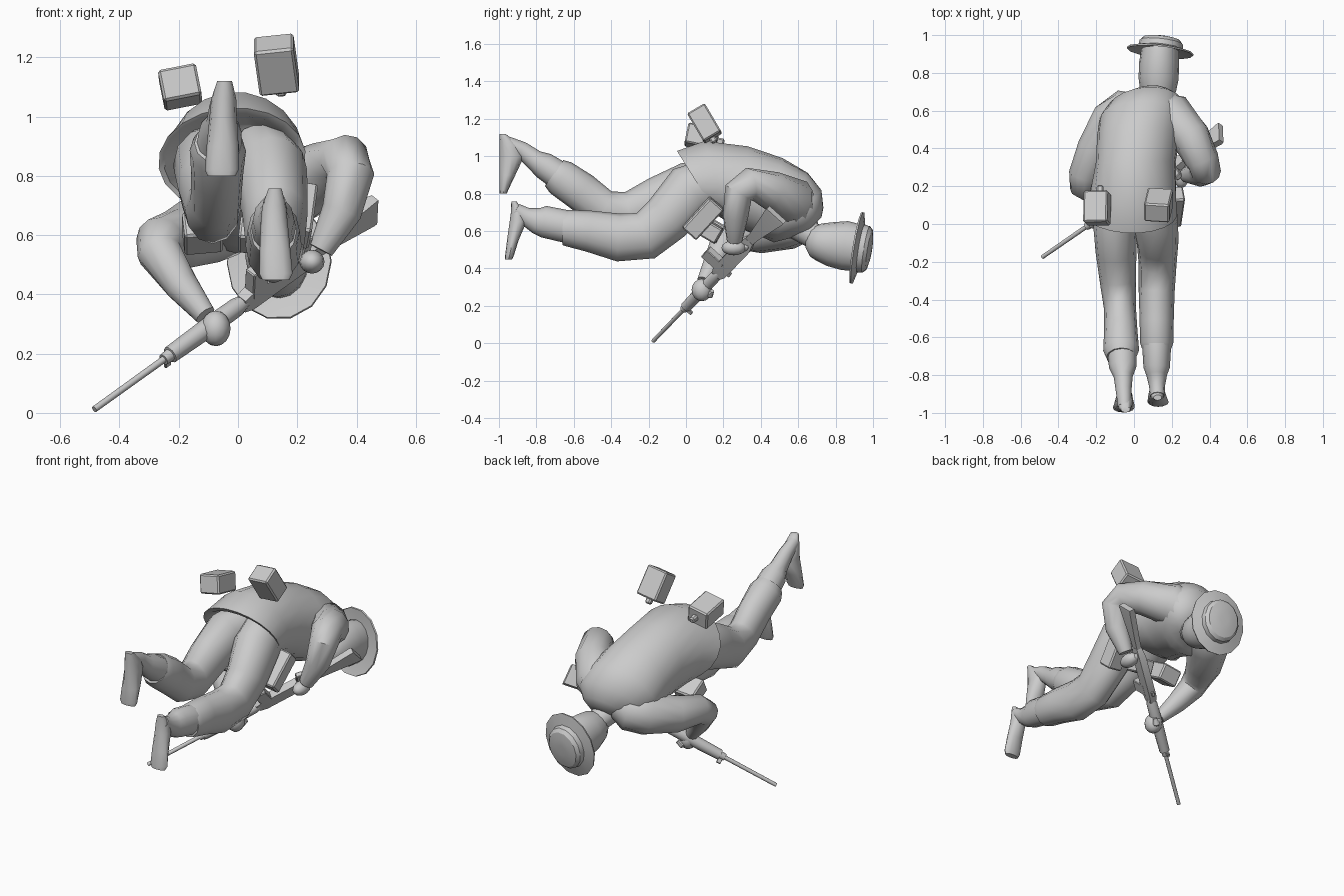
import bpy, bmesh, math
from mathutils import Vector, Matrix

mat = bpy.data.materials.new("plain_grey")
mat.diffuse_color = (0.6, 0.6, 0.6, 1)


def finish(name, bm, angle=40):
    bmesh.ops.recalc_face_normals(bm, faces=bm.faces)
    me = bpy.data.meshes.new(name)
    bm.to_mesh(me)
    bm.free()
    me.materials.append(mat)
    ob = bpy.data.objects.new(name, me)
    bpy.context.collection.objects.link(ob)
    bpy.ops.object.select_all(action='DESELECT')
    ob.select_set(True)
    bpy.context.view_layer.objects.active = ob
    bpy.ops.object.shade_smooth_by_angle(angle=math.radians(angle))
    return ob


def loft(name, rings, n=12, angle=45):
    """rings: (centre, side vector, up vector), already scaled to the radii"""
    bm = bmesh.new()
    loops = []
    for c, s, u in rings:
        loops.append([bm.verts.new(c + s * math.cos(2 * math.pi * i / n)
                                   + u * math.sin(2 * math.pi * i / n)) for i in range(n)])
    for a, b in zip(loops, loops[1:]):
        for i in range(n):
            bm.faces.new((a[i], a[(i + 1) % n], b[(i + 1) % n], b[i]))
    bm.faces.new(loops[0])
    bm.faces.new(loops[-1])
    return finish(name, bm, angle)


def limb(name, pts, n=12):
    """pts: x, y, z, radius across, radius in the bending plane"""
    P = [Vector(p[:3]) for p in pts]
    rings = []
    for i, p in enumerate(pts):
        a = P[i] - P[i - 1] if i else P[1] - P[0]
        b = P[i + 1] - P[i] if i < len(P) - 1 else a
        t = (a.normalized() + b.normalized()).normalized()
        side = Vector((1, 0, 0))
        side = (side - t * side.dot(t)).normalized()
        rings.append((P[i], side * p[3], t.cross(side) * p[-1]))
    return loft(name, rings, n)


def shoe(name, secs):
    """secs: x, z, sole y, instep y, half width; level slices from heel to toe"""
    loft(name, [(Vector((x, (a + b) / 2, z)), Vector((w, 0, 0)), Vector((0, (b - a) / 2, 0)))
                for x, z, a, b, w in secs], 12, 50)


def box(name, centre, size, long_axis, side=(1, 0, 0), bevel=0.008):
    """box whose z axis follows long_axis and whose x axis follows side"""
    z = Vector(long_axis).normalized()
    x = Vector(side)
    x = (x - z * x.dot(z)).normalized()
    m = Matrix((x, z.cross(x), z)).transposed().to_4x4()
    bm = bmesh.new()
    bmesh.ops.create_cube(bm, size=1)
    bmesh.ops.scale(bm, vec=size, verts=bm.verts)
    bmesh.ops.bevel(bm, geom=bm.edges[:], offset=bevel, segments=1, affect='EDGES')
    bm.transform(Matrix.Translation(centre) @ m)
    return finish(name, bm, 20)


def ball(name, centre, size, rot=Matrix()):
    bm = bmesh.new()
    bmesh.ops.create_uvsphere(bm, u_segments=12, v_segments=8, radius=1)
    bm.transform(Matrix.Translation(centre) @ rot @ Matrix.Diagonal((*size, 1)))
    return finish(name, bm, 60)


# jacket: x, y, z, half width, half depth, pitch, roll; first ring is the lining
rings = []
for x, y, z, w, d, pitch, roll in [
        (-.01, .17, .84, .20, .16, 32, 8), (-.02, .07, .85, .23, .18, 32, 8),
        (-.02, .06, .855, .25, .205, 32, 8), (-.005, .17, .86, .23, .235, 18, 10),
        (.01, .33, .825, .21, .23, 0, 14), (.025, .47, .775, .22, .22, -12, 18),
        (.04, .56, .725, .225, .205, -26, 22), (.06, .62, .685, .205, .165, -38, 22),
        (.08, .655, .645, .14, .11, -45, 16), (.09, .675, .625, .08, .07, -45, 12)]:
    p, r = math.radians(pitch), math.radians(roll)
    up0, side0 = Vector((0, -math.sin(p), math.cos(p))), Vector((1, 0, 0))
    side = side0 * math.cos(r) + up0 * math.sin(r)
    up = up0 * math.cos(r) - side0 * math.sin(r)
    rings.append((Vector((x, y, z)), side * w, up * d))
loft("jacket", rings, 20)

# neck, head and hat
limb("neck", [(.07, .58, .64, .08), (.11, .67, .58, .068), (.125, .76, .54, .07)])
limb("head", [(.12, .645, .545, .04, .04), (.123, .67, .543, .075, .08), (.127, .71, .54, .096, .10),
              (.13, .77, .53, .106, .118), (.133, .85, .522, .106, .132), (.138, .92, .51, .10, .125)], 16)
nrm = Vector((.11, .98, -.16)).normalized()
sx = Vector((1, 0, 0))
sx = (sx - nrm * sx.dot(nrm)).normalized()
su = nrm.cross(sx)
loft("hat", [(Vector((.14, .925, .508)) + nrm * o, sx * r * .9, su * r) for o, r in
             [(0, .11), (-.016, .195), (-.007, .198), (.01, .132), (.038, .128),
              (.056, .11), (.064, .07), (.066, .03)]], 14, 30)

# trouser legs, gaiters and shoes
limb("right_trouser", [(.08, .14, .86, .12, .13), (.11, .02, .81, .125, .15), (.125, -.10, .67, .11, .135),
                       (.125, -.215, .575, .10, .13), (.12, -.36, .565, .095, .128),
                       (.12, -.52, .60, .09, .11), (.12, -.63, .615, .088, .098),
                       (.12, -.66, .615, .078, .09)])
limb("right_gaiter", [(.12, -.62, .62, .078, .088), (.12, -.76, .65, .07, .085),
                      (.12, -.80, .655, .055, .07), (.122, -.86, .68, .042, .048),
                      (.124, -.91, .715, .038, .035)])
shoe("right_shoe", [(.125, .757, -.934, -.905, .022), (.122, .70, -.936, -.865, .04),
                    (.122, .65, -.943, -.852, .045), (.125, .55, -.957, -.895, .052),
                    (.128, .47, -.967, -.92, .056), (.128, .448, -.968, -.93, .045)])
limb("left_trouser", [(-.07, .14, .86, .12, .12), (-.10, .02, .83, .12, .14), (-.095, -.15, .76, .108, .13),
                      (-.085, -.31, .69, .095, .12), (-.075, -.44, .715, .085, .105),
                      (-.07, -.56, .81, .088, .105), (-.068, -.67, .885, .095, .10),
                      (-.067, -.705, .91, .08, .085)])
limb("left_gaiter", [(-.065, -.64, .87, .08, .08), (-.06, -.76, .95, .072, .072),
                     (-.057, -.81, .98, .05, .055), (-.055, -.88, 1.035, .042, .045),
                     (-.05, -.965, 1.075, .035, .035)])
shoe("left_shoe", [(-.045, 1.12, -.998, -.965, .025), (-.048, 1.06, -.998, -.895, .042),
                   (-.05, 1.0, -.998, -.865, .046), (-.052, .90, -.998, -.912, .054),
                   (-.055, .82, -.998, -.95, .057), (-.055, .80, -.996, -.958, .047)])

# sleeves with rounded shoulders
limb("right_sleeve", [(.06, .60, .69, .08), (.12, .60, .72, .125), (.20, .57, .765, .125), (.30, .46, .815, .105),
                      (.36, .34, .85, .09), (.38, .28, .805, .08), (.35, .265, .68, .068), (.28, .26, .55, .042)])
limb("left_sleeve", [(.03, .62, .67, .08), (-.03, .60, .65, .12), (-.11, .54, .625, .125), (-.20, .39, .585, .105),
                     (-.262, .26, .58, .084), (-.265, .20, .54, .076), (-.19, .15, .43, .058),
                     (-.11, .095, .33, .037)])

# rifle frame: d runs muzzle to butt, e points to the sights, s sideways
M = Vector((-.485, -.175, .012))
d = Vector((.71, .49, .51)).normalized()
e = Vector((-.01, .76, -.65))
e = (e - d * e.dot(d)).normalized()
s = d.cross(e)


def gun(t, h=0):
    return M + d * t + e * h


def gun_loft(name, secs, n=10):
    """secs: distance, height offset, half width, half height; n=4 gives a box section"""
    rings = []
    for t, h, w, g in secs:
        a, b = s * w, e * g
        rings.append((gun(t, h), (a + b) if n == 4 else a, (b - a) if n == 4 else b))
    return loft(name, rings, n, 40)


gun_loft("barrel", [(0, 0, .011, .011), (.37, 0, .012, .012), (.6, 0, .013, .013)])
gun_loft("fore_grip", [(.33, 0, .02, .02), (.36, 0, .022, .022), (.361, 0, .03, .03),
                       (.54, 0, .034, .034), (.68, 0, .032, .032), (.72, 0, .022, .022)])
gun_loft("receiver", [(.70, 0, .02, .028), (.74, 0, .022, .042), (1.0, .0, .022, .042),
                      (1.06, .0, .016, .026)], 4)
gun_loft("stock", [(1.03, 0, .014, .024), (1.12, .002, .016, .03),
                   (1.32, .006, .018, .06), (1.335, .008, .016, .06)], 4)
box("magazine", gun(.77, -.07), (.045, .07, .12), e, s, .004)
box("trigger_grip", gun(1.0, -.06), (.03, .04, .08), e + d * -.4, s, .004)
box("front_sight", gun(.35, .03), (.012, .025, .035), e, s, .002)
box("rear_sight", gun(.76, .04), (.015, .03, .03), e, s, .002)

# hands
ball("right_hand", (.25, .255, .51), (.042, .065, .04))
limb("right_thumb", [(.25, .27, .50, .022), (.24, .32, .515, .02), (.25, .345, .53, .012)], 8)
ball("left_hand", (-.075, .085, .285), (.05, .055, .06))
limb("left_thumb", [(-.08, .10, .27, .024), (-.06, .13, .26, .02), (-.04, .14, .28, .012)], 8)

# belt pouches at the sides and the two packs at the back with their stubs
box("right_pouch", (.205, .09, .67), (.10, .10, .22), (.10, .68, .74), (1, 0, -.2))
box("left_pouch", (-.12, .13, .61), (.13, .13, .10), (-.1, .5, .85))
box("lower_pouch", (.06, .13, .60), (.11, .11, .09), (.1, .5, .85))
box("left_pack", (-.195, .085, 1.10), (.13, .11, .17), (.02, .97, -.2), (1, 0, .2))
box("left_pack_stub", (-.18, .18, 1.08), (.035, .035, .05), (.02, .97, -.2))
box("right_pack", (.13, .10, 1.175), (.135, .11, .175), (.12, .5, -.85))
box("right_pack_stub", (.145, .145, 1.09), (.035, .035, .04), (.12, .5, -.85))
